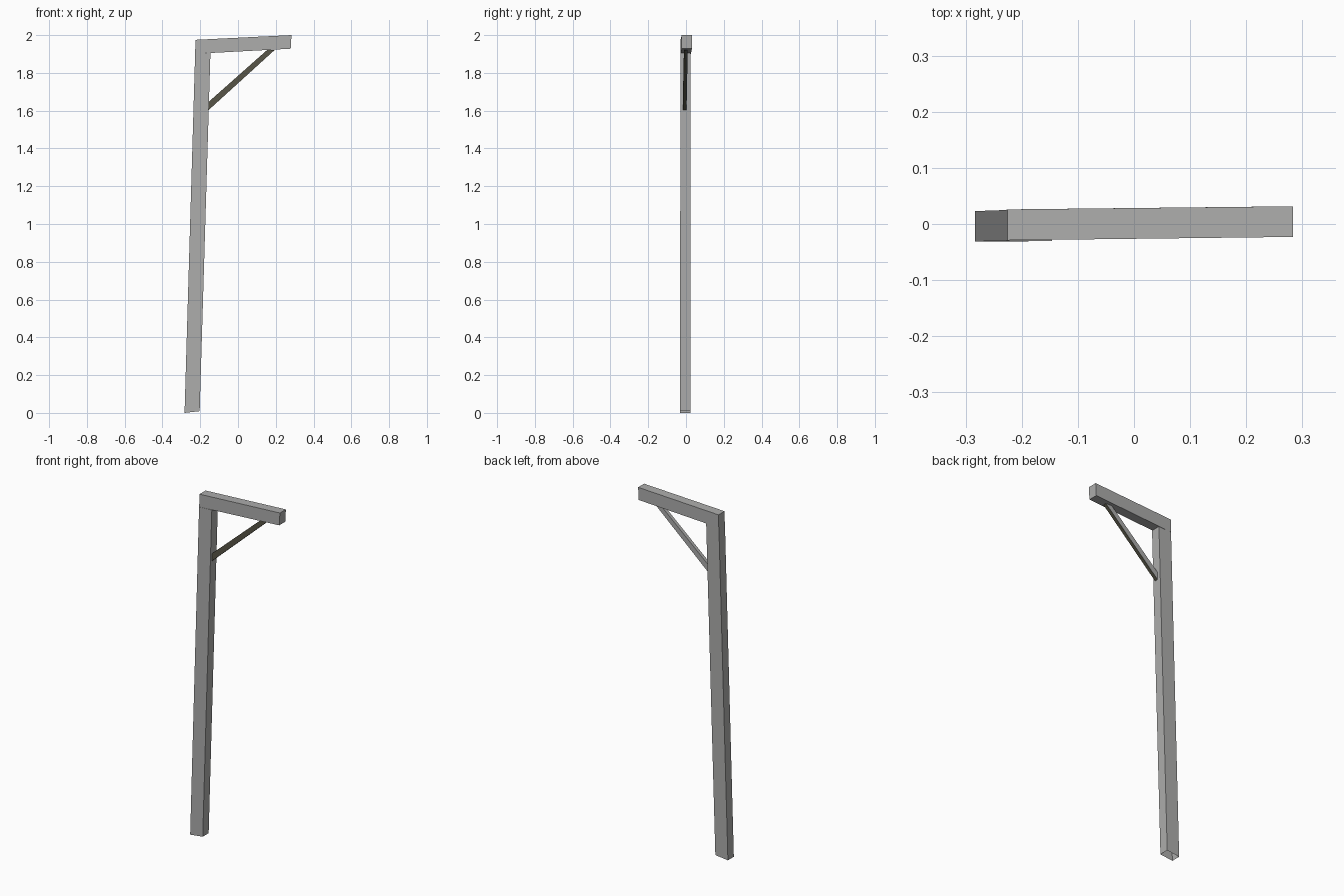
import bpy, bmesh

if "Cube" in bpy.data.objects:
    bpy.data.objects.remove(bpy.data.objects["Cube"])


def material(name, rgb):
    m = bpy.data.materials.new(name)
    m.diffuse_color = (*rgb, 1)
    m.use_nodes = True
    m.node_tree.nodes["Principled BSDF"].inputs["Base Color"].default_value = m.diffuse_color
    return m


grey = material("weathered_grey", (0.42, 0.42, 0.415))
brown = material("dark_brown", (0.095, 0.09, 0.062))


def timber(name, profile, ranges, open_edges=(), brown_faces=()):
    """Extrude a front-view outline (x, z) between a y range given per corner."""
    bm = bmesh.new()
    front = [bm.verts.new((x, r[0], z)) for (x, z), r in zip(profile, ranges)]
    back = [bm.verts.new((x, r[1], z)) for (x, z), r in zip(profile, ranges)]
    n = len(profile)
    faces = {"front": bm.faces.new(front), "back": bm.faces.new(back[::-1])}
    for i in range(n):
        if i in open_edges:
            continue
        j = (i + 1) % n
        faces[i] = bm.faces.new((front[j], front[i], back[i], back[j]))
    for key in brown_faces:
        faces[key].material_index = 1
    bm.normal_update()
    me = bpy.data.meshes.new(name)
    bm.to_mesh(me)
    bm.free()
    me.materials.append(grey)
    if brown_faces:
        me.materials.append(brown)
    ob = bpy.data.objects.new(name, me)
    bpy.context.collection.objects.link(ob)
    return ob


# Leaning post, open underneath
low, high = (-0.031, 0.023), (-0.030, 0.025)
timber("post",
       [(-0.283, 0.0), (-0.203, 0.009), (-0.146, 1.905), (-0.227, 1.901)],
       [low, low, high, high], open_edges=(0,))

# Top beam, rising and turning slightly
left, right = (-0.029, 0.026), (-0.023, 0.0315)
timber("beam",
       [(-0.227, 1.901), (0.279, 1.928), (0.283, 2.0), (-0.225, 1.975)],
       [left, right, right, left])

# Diagonal brace, stained on the front and underside
foot, head = (-0.017, 0.003), (-0.011, 0.009)
timber("brace",
       [(-0.156, 1.603), (0.195, 1.922), (0.155, 1.922), (-0.156, 1.646)],
       [foot, head, head, foot], brown_faces=("front", 0))
